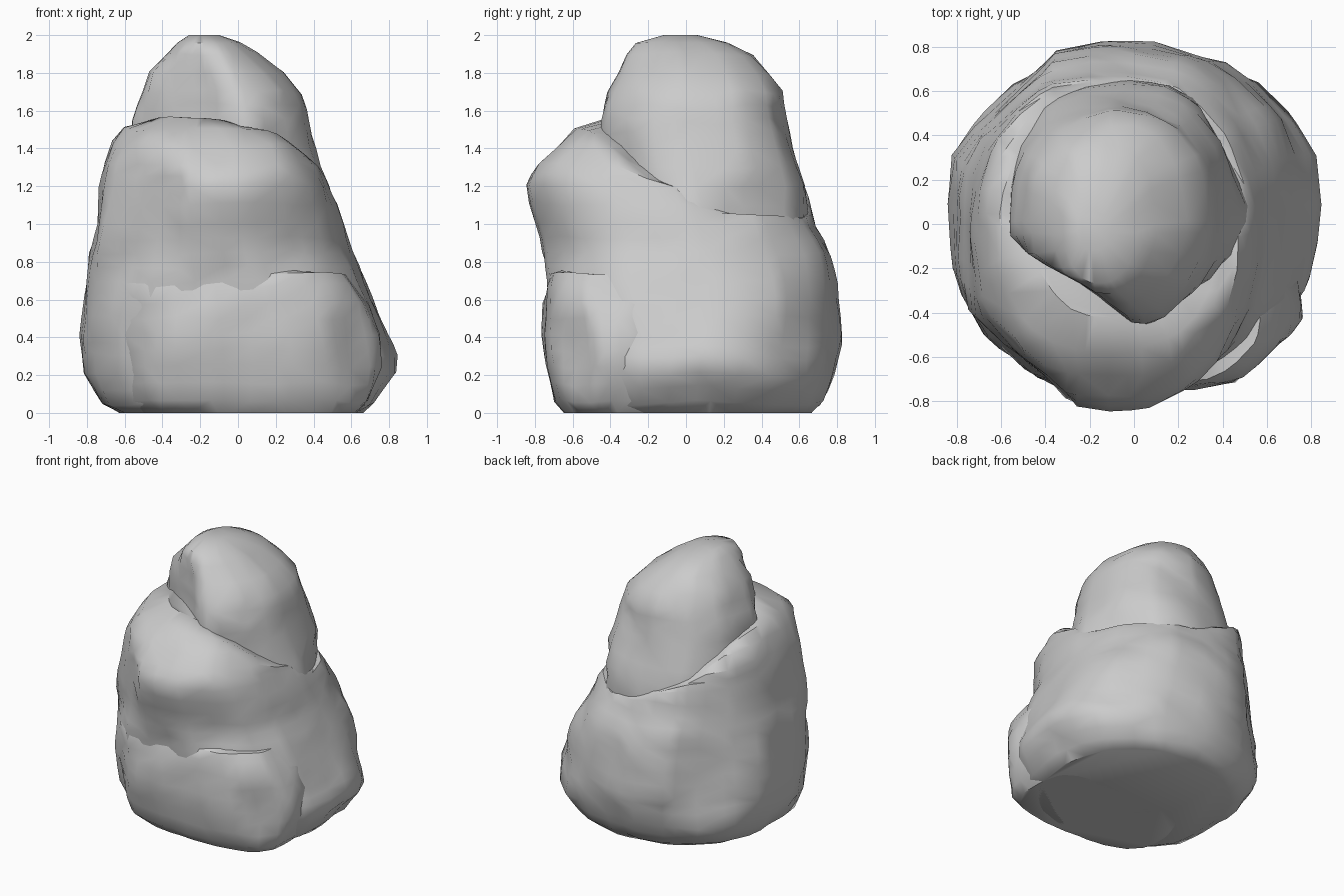
import bpy, bmesh, math
from mathutils import Vector, noise

if "Cube" in bpy.data.objects:
    bpy.data.objects.remove(bpy.data.objects["Cube"])

stone = bpy.data.materials.new("grey stone")
stone.diffuse_color = (0.6, 0.6, 0.6, 1)
stone.use_nodes = True
stone.node_tree.nodes["Principled BSDF"].inputs["Base Color"].default_value = stone.diffuse_color


def resample(rows, step=0.08):
    """Insert extra rings where the given rows are far apart."""
    out = []
    for a, b in zip(rows, rows[1:]):
        n = max(1, round((b[0] - a[0]) / step))
        out += [[p + (q - p) * i / n for p, q in zip(a, b)] for i in range(n)]
    return out + [list(rows[-1])]


def boulder(name, rows, power=2.0, segs=36, rough=0.03, seed=0.0, top=None, cuts=()):
    """Loft rounded rings (z, xmin, xmax, ymin, ymax) into a rough stone.
    top(x, y) limits the height with a soft shoulder; cuts are flattened
    sides given as (direction, distance)."""
    bm = bmesh.new()
    rings = []
    for z, x0, x1, y0, y1 in resample(rows):
        ring = []
        for i in range(segs):
            t = 2 * math.pi * (i + 0.25 * math.sin(i * 2.3 + seed)) / segs
            c, s = math.cos(t), math.sin(t)
            k = (abs(c) ** power + abs(s) ** power) ** (-1 / power)
            p = Vector(((x0 + x1) / 2 + (x1 - x0) / 2 * c * k,
                        (y0 + y1) / 2 + (y1 - y0) / 2 * s * k, z))
            for n, dist in cuts:
                n = Vector(n).normalized()
                p -= n * max(0, p.dot(n) - dist)
            # broad lumps, plus shallow creases running diagonally
            q = Vector((p.x, p.y, p.z + 0.5 * p.y)) * 2.6 + Vector((seed, seed * 2, 0))
            d = noise.noise(q) * rough
            d += (0.25 - abs(noise.noise(q * 1.7))) * rough
            fade = min(1, max(0, (2 - z) / 0.15))
            p += Vector((c, s, 0)) * d * fade
            if z > 0.03:
                p.z += noise.noise(q * 1.3 + Vector((9, 4, 2))) * 0.03 * fade
            if top:
                e = p.z - top(p.x, p.y) - 0.03 * noise.noise(q * 2)
                p.z -= (e + math.sqrt(e * e + 0.0012)) / 2
            p.z = min(max(p.z, 0), 2)
            ring.append(bm.verts.new(p))
        rings.append(ring)
    for a, b in zip(rings, rings[1:]):
        for i in range(segs):
            j = (i + 1) % segs
            bm.faces.new((a[i], a[j], b[j], b[i]))
    bm.faces.new(rings[0][::-1])
    bm.faces.new(rings[-1])
    bmesh.ops.triangulate(bm, faces=[f for f in bm.faces if len(f.verts) == 4])
    bmesh.ops.recalc_face_normals(bm, faces=bm.faces)
    me = bpy.data.meshes.new(name)
    bm.to_mesh(me)
    bm.free()
    me.materials.append(stone)
    ob = bpy.data.objects.new(name, me)
    bpy.context.collection.objects.link(ob)
    bpy.ops.object.select_all(action='DESELECT')
    ob.select_set(True)
    bpy.context.view_layer.objects.active = ob
    bpy.ops.object.shade_smooth_by_angle(angle=math.radians(45))
    return ob


# Main mass, its top sloping down to the right and to a level shelf at the back
boulder("main_boulder", [
    (0.00, -.63, .65, -.60, .65), (0.05, -.72, .72, -.66, .71),
    (0.20, -.82, .83, -.69, .77), (0.30, -.84, .84, -.69, .80),
    (0.42, -.85, .80, -.70, .82), (0.70, -.81, .67, -.74, .79),
    (0.85, -.79, .60, -.76, .76), (1.00, -.76, .55, -.79, .69),
    (1.20, -.73, .48, -.83, .65), (1.32, -.70, .44, -.78, .62),
    (1.42, -.66, .40, -.69, .58), (1.50, -.60, .37, -.58, .50),
    (1.57, -.45, .25, -.42, .38)],
    power=2.4, seed=1.3,
    top=lambda x, y: max(1.35 - 0.45 * y - 0.4 * x, 1.05),
    cuts=[((-1, -1, .12), 0.865), ((-1, 1, .1), 0.83),
          ((1, 1, .2), 0.87), ((1, -1, 0), 0.79)])

# Upper stone sitting on the sloping ledge, with flattened sides
boulder("crown_boulder", [
    (0.85, -.50, .50, -.30, .58), (1.00, -.56, .53, -.40, .65),
    (1.20, -.58, .49, -.46, .64), (1.40, -.57, .43, -.48, .57),
    (1.55, -.57, .38, -.46, .53), (1.70, -.51, .33, -.43, .51),
    (1.80, -.47, .23, -.38, .45), (1.90, -.38, .10, -.33, .36),
    (1.96, -.32, .01, -.27, .22), (2.00, -.26, -.10, -.12, .06)],
    power=2.15, segs=30, seed=4.7,
    cuts=[((-.4, -.6, 0), 0.37), ((.6, -.75, 0), 0.40), ((.9, .45, 0), 0.51)])

# Block at the foot of the front, wrapping round the right corner
boulder("front_block", [
    (0.00, -.50, .65, -.64, .04), (0.06, -.58, .70, -.69, .04),
    (0.25, -.61, .76, -.73, .04), (0.42, -.62, .74, -.755, .02),
    (0.58, -.62, .68, -.755, .0), (0.68, -.61, .62, -.74, .0),
    (0.76, -.57, .57, -.72, .0), (0.84, -.50, .50, -.64, -.05)],
    power=2.9, rough=0.03, seed=7.1,
    top=lambda x, y: 0.81 - 0.13 * x,
    cuts=[((1, -1, 0), 0.845), ((-1, -1, 0), 0.81)])
